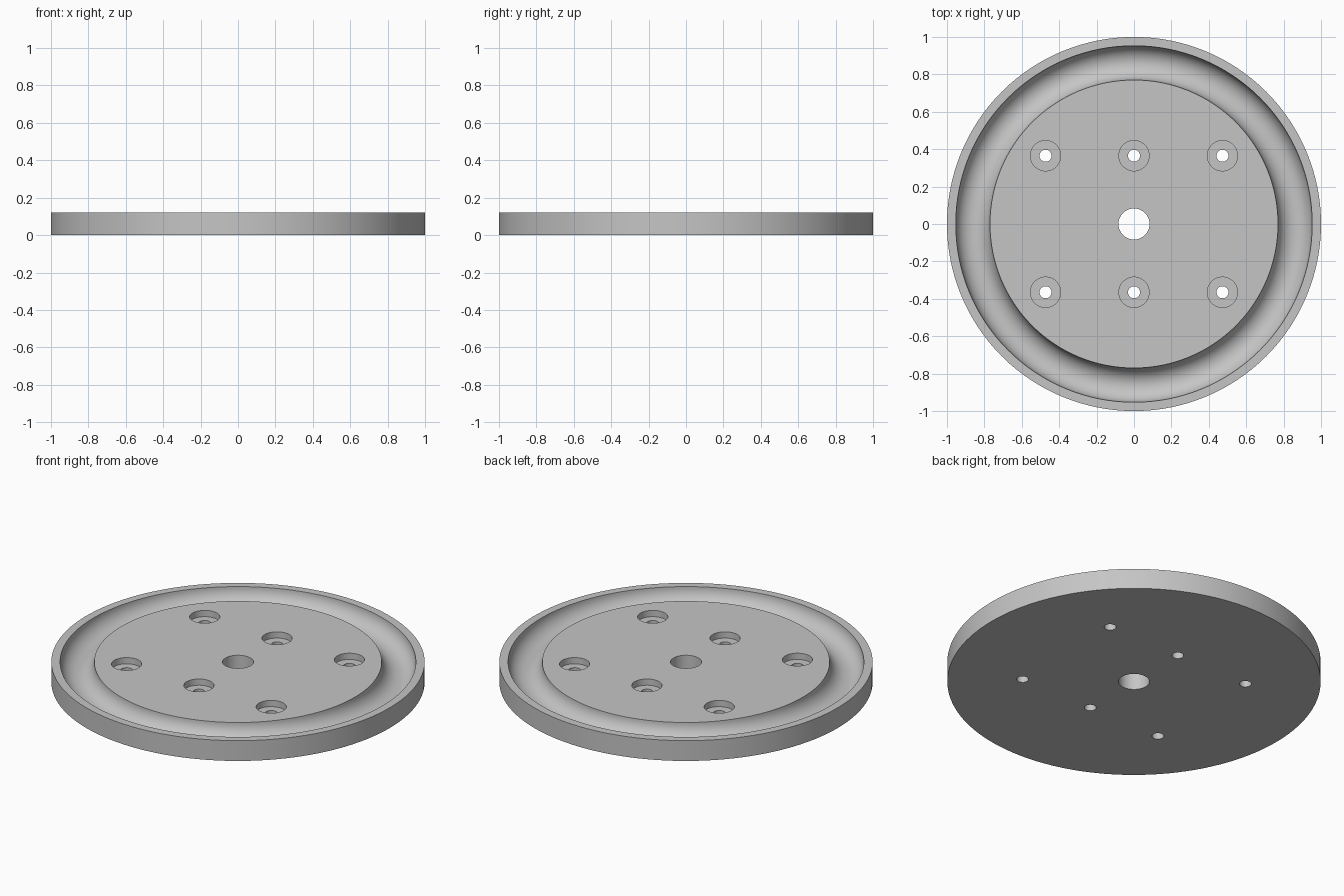
import bpy, bmesh, math
from mathutils import Matrix, Vector

cube = bpy.data.objects.get("Cube")
if cube:
    bpy.data.objects.remove(cube, do_unlink=True)

HEIGHT = 0.12
BORE = 0.083
GROOVE_IN, GROOVE_OUT = 0.77, 0.953
BOLT_X, BOLT_Y = 0.473, 0.365
SINK_R, HOLE_R, SINK_DEPTH = 0.081, 0.032, 0.037

grey = bpy.data.materials.new("plain grey")
grey.use_nodes = True
colour = (0.56, 0.56, 0.56, 1)
grey.diffuse_color = colour
grey.node_tree.nodes["Principled BSDF"].inputs["Base Color"].default_value = colour


def lathe(bm, profile, steps, centre=(0, 0, 0)):
    """Revolve a closed (radius, height) loop about a vertical axis."""
    verts = [bm.verts.new((r, 0, z)) for r, z in profile]
    edges = [bm.edges.new((v, verts[(i + 1) % len(verts)])) for i, v in enumerate(verts)]
    bmesh.ops.spin(bm, geom=verts + edges, cent=(0, 0, 0), axis=(0, 0, 1),
                   angle=math.tau, steps=steps, use_merge=True)
    bmesh.ops.remove_doubles(bm, verts=bm.verts, dist=1e-5)
    bmesh.ops.translate(bm, verts=bm.verts, vec=centre)


def add_object(name, bm):
    bmesh.ops.recalc_face_normals(bm, faces=bm.faces)
    mesh = bpy.data.meshes.new(name)
    bm.to_mesh(mesh)
    bm.free()
    obj = bpy.data.objects.new(name, mesh)
    mesh.materials.append(grey)
    bpy.context.collection.objects.link(obj)
    return obj


# Disc with centre bore and round-bottomed ring groove
mid = (GROOVE_IN + GROOVE_OUT) / 2
rad = (GROOVE_OUT - GROOVE_IN) / 2
groove = [(mid - rad * math.cos(math.pi * i / 24),
           HEIGHT - rad * math.sin(math.pi * i / 24)) for i in range(25)]
bm = bmesh.new()
lathe(bm, [(BORE, 0), (BORE, HEIGHT)] + groove + [(1, HEIGHT), (1, 0)], 128)
disc = add_object("grooved_disc", bm)


# Stepped cutters for the counterbored bolt holes
def cylinder(bm, radius, low, high, x, y):
    bmesh.ops.create_cone(bm, cap_ends=True, segments=48, radius1=radius, radius2=radius,
                          depth=high - low,
                          matrix=Matrix.Translation(Vector((x, y, (low + high) / 2))))


def cut(name, radius, low):
    bm = bmesh.new()
    for x in (-BOLT_X, 0, BOLT_X):
        for y in (-BOLT_Y, BOLT_Y):
            cylinder(bm, radius, low, HEIGHT + 0.05, x, y)
    cutter = add_object(name, bm)
    cutter.hide_render = True
    mod = disc.modifiers.new(name, 'BOOLEAN')
    mod.operation = 'DIFFERENCE'
    mod.solver = 'EXACT'
    mod.object = cutter
    bpy.ops.object.modifier_apply(modifier=mod.name)
    bpy.data.objects.remove(cutter, do_unlink=True)


bpy.ops.object.select_all(action='DESELECT')
bpy.context.view_layer.objects.active = disc
disc.select_set(True)
cut("counterbore_cutter", SINK_R, HEIGHT - SINK_DEPTH)
cut("bolt_hole_cutter", HOLE_R, -0.05)

# Smooth round walls, crisp rims
bpy.ops.object.shade_smooth_by_angle(angle=math.radians(30))
